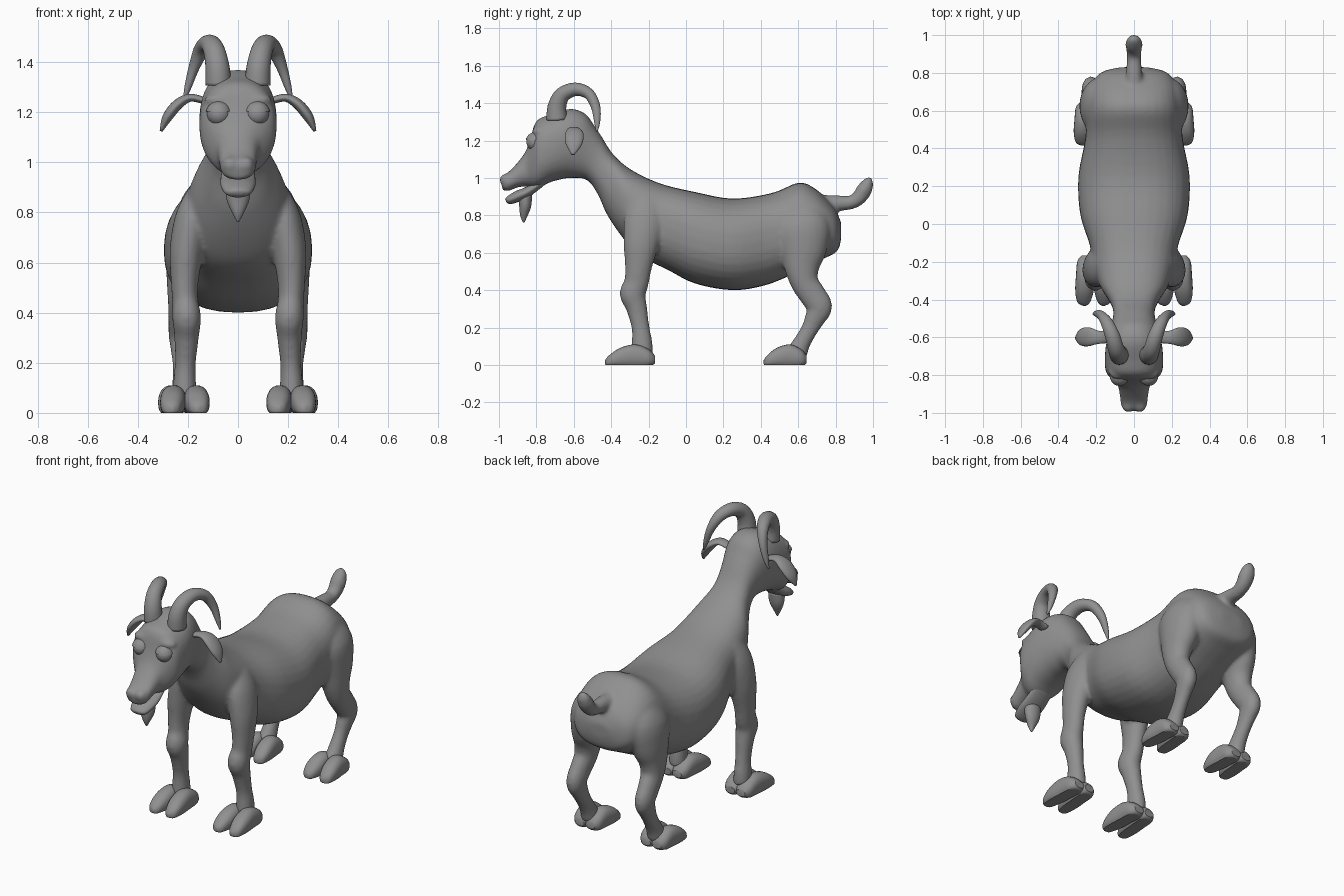
import bpy, bmesh, math
from mathutils import Vector, Matrix

cube = bpy.data.objects.get("Cube")
if cube:
    bpy.data.objects.remove(cube)

grey = bpy.data.materials.new("plain grey")
grey.use_nodes = True
grey.diffuse_color = (0.28, 0.28, 0.28, 1)
grey.node_tree.nodes["Principled BSDF"].inputs["Base Color"].default_value = grey.diffuse_color


def spline(points, steps=4):
    """Smooth curve through stations of any dimension."""
    pts = [Vector(p) for p in points]
    pts = [pts[0]] + pts + [pts[-1]]
    out = []
    for a, b, c, d in zip(pts, pts[1:], pts[2:], pts[3:]):
        for i in range(steps):
            t = i / steps
            out.append(b + (c - a) * (t / 2) + (a * 2 - b * 5 + c * 4 - d) * (t * t / 2)
                       + (b * 3 - a - c * 3 + d) * (t ** 3 / 2))
    return out + [pts[-1]]


def loft(bm, rings, side=1, power=1.0, segs=24, floor=None):
    """Skin closed rings given as centre and two half axes."""
    def bend(v):
        return math.copysign(abs(v) ** power, v)
    rows = []
    for centre, u, v in rings:
        row = []
        for i in range(segs):
            a = math.tau * i / segs
            p = centre + u * bend(math.cos(a)) + v * bend(math.sin(a))
            if floor is not None:
                p.z = max(p.z, floor)
            row.append(bm.verts.new((p.x * side, p.y, p.z)))
        rows.append(row)
    faces = [bm.faces.new(rows[0]), bm.faces.new(rows[-1])]
    for lo, hi in zip(rows, rows[1:]):
        for i in range(segs):
            j = (i + 1) % segs
            faces.append(bm.faces.new((lo[i], lo[j], hi[j], hi[i])))
    bmesh.ops.recalc_face_normals(bm, faces=faces)


def profile(stations):
    """Rings from top y, top z, bottom y, bottom z, half width, x."""
    rings = []
    for s in spline([tuple(s) + (0,) * (6 - len(s)) for s in stations]):
        top, low = Vector((s[5], s[0], s[1])), Vector((s[5], s[2], s[3]))
        rings.append(((top + low) / 2, (top - low) / 2, Vector((s[4], 0, 0))))
    return rings


def tube(stations, axis=(1, 0, 0)):
    """Rings across a path from x, y, z and two radii."""
    pts = spline(stations)
    rings = []
    for i, s in enumerate(pts):
        before, after = pts[max(i - 1, 0)], pts[min(i + 1, len(pts) - 1)]
        t = Vector((after - before)[:3]).normalized()
        u = Vector(axis)
        u = (u - t * u.dot(t)).normalized()
        rings.append((Vector(s[:3]), u * s[3], t.cross(u) * s[4]))
    return rings


def finish(bm, name, voxel=0):
    mesh = bpy.data.meshes.new(name)
    bm.to_mesh(mesh)
    bm.free()
    mesh.materials.append(grey)
    mesh.shade_smooth()
    ob = bpy.data.objects.new(name, mesh)
    bpy.context.collection.objects.link(ob)
    if voxel:
        blend = ob.modifiers.new("blend", 'REMESH')
        blend.mode, blend.voxel_size, blend.use_smooth_shade = 'VOXEL', voxel, True
        soften = ob.modifiers.new("soften", 'SMOOTH')
        soften.factor, soften.iterations = 0.5, 8
    return ob


def ball(bm, centre, radii):
    m = Matrix.Translation(centre) @ Matrix.Diagonal((*radii, 1))
    return bmesh.ops.create_uvsphere(bm, u_segments=24, v_segments=16, radius=1, matrix=m)["verts"]


# Torso, neck and head in one sweep
BODY = [
    (.83, .76, .83, .68, .07), (.80, .83, .81, .61, .17), (.75, .89, .74, .57, .22),
    (.68, .95, .66, .53, .24), (.60, .975, .56, .48, .25), (.46, .92, .42, .425, .26),
    (.25, .89, .25, .40, .295), (.05, .925, .05, .435, .285), (-.12, .965, -.10, .51, .235),
    (-.24, 1.015, -.24, .58, .21), (-.33, 1.07, -.33, .67, .18), (-.40, 1.14, -.42, .80, .13),
    (-.45, 1.22, -.47, .91, .11), (-.49, 1.28, -.53, .99, .115), (-.54, 1.345, -.62, 1, .135),
    (-.62, 1.37, -.68, .99, .15), (-.72, 1.34, -.73, .975, .155), (-.80, 1.305, -.77, .955, .148),
    (-.835, 1.2, -.81, .945, .115), (-.865, 1.13, -.845, .955, .085), (-.925, 1.055, -.90, .95, .075),
    (-.97, 1.015, -.95, .93, .068), (-.99, .985, -.98, .935, .045)]
FRONT_LEG = [
    (.15, -.20, .88, .05, .08), (.18, -.22, .78, .07, .11), (.205, -.24, .65, .068, .095),
    (.213, -.255, .52, .055, .072), (.21, -.265, .44, .052, .066), (.205, -.285, .38, .058, .07),
    (.205, -.265, .31, .05, .057), (.21, -.243, .2, .042, .048), (.213, -.235, .12, .046, .056),
    (.213, -.235, .06, .05, .06)]
BACK_LEG = [
    (.15, .60, .85, .06, .1), (.18, .62, .74, .1, .15), (.2, .625, .62, .09, .13),
    (.215, .62, .52, .07, .095), (.22, .635, .44, .06, .075), (.225, .68, .37, .053, .072),
    (.227, .715, .31, .05, .068), (.225, .69, .25, .043, .056), (.222, .66, .19, .039, .046),
    (.22, .62, .12, .043, .047), (.22, .59, .06, .05, .06)]
TAIL = [
    (0, .74, .86, .05, .05), (0, .81, .865, .043, .043), (0, .88, .868, .038, .037),
    (0, .925, .895, .042, .04), (0, .955, .94, .045, .042), (0, .98, .985, .032, .026),
    (0, .993, 1, .008, .006)]
bm = bmesh.new()
loft(bm, profile(BODY), power=.85, segs=32)
loft(bm, tube(TAIL))
for side in (1, -1):
    loft(bm, tube(FRONT_LEG), side)
    loft(bm, tube(BACK_LEG), side)
    # Brow ridge and nostril swelling
    ball(bm, (side * .08, -.785, 1.25), (.055, .04, .025))
    ball(bm, (side * .03, -.962, .99), (.036, .036, .034))
finish(bm, "body", .011)

# Lower jaw and beard
bm = bmesh.new()
loft(bm, profile([
    (-.74, 1.02, -.74, .975, .06), (-.85, .955, -.83, .905, .07), (-.91, .93, -.89, .875, .067),
    (-.955, .902, -.94, .86, .05), (-.967, .887, -.96, .87, .02)]))
finish(bm, "lower_jaw")
bm = bmesh.new()
loft(bm, tube([
    (0, -.86, .91, .05, .038), (0, -.86, .85, .045, .032), (0, -.867, .80, .024, .02),
    (0, -.867, .762, .004, .004)]))
finish(bm, "beard")

HORN = [
    (.078, -.69, 1.31, .052, .056), (.082, -.69, 1.38, .048, .05), (.095, -.66, 1.445, .043, .042),
    (.115, -.59, 1.474, .039, .036), (.145, -.52, 1.45, .032, .03), (.175, -.483, 1.38, .022, .025),
    (.20, -.475, 1.30, .014, .016), (.215, -.477, 1.25, .004, .005)]
EAR = [
    (.13, -.6, 1.245, .03, .014), (.19, -.6, 1.258, .035, .016), (.24, -.597, 1.232, .05, .021),
    (.282, -.6, 1.18, .043, .02), (.307, -.605, 1.125, .008, .006)]
# Toe outline from heel to tip
TOE = [
    (0, .05, 0, .01, .03, .035), (-.035, .085, -.03, -.01, .048, .04), (-.105, .11, -.105, -.015, .05, .045),
    (-.185, .092, -.185, -.015, .049, .05), (-.245, .052, -.25, -.01, .034, .054),
    (-.267, .025, -.267, .005, .008, .05)]

for side, word in ((1, "left"), (-1, "right")):
    bm = bmesh.new()
    loft(bm, tube(HORN), side)
    finish(bm, word + "_horn")

    bm = bmesh.new()
    loft(bm, tube(EAR, (0, 1, 0)), side)
    finish(bm, word + "_ear")

    # Eye with a half-closed upper lid
    eye = Vector((side * .077, -.806, 1.193))
    bm = bmesh.new()
    ball(bm, eye, (.047, .047, .047))
    finish(bm, word + "_eye")
    bm = bmesh.new()
    shell = ball(bm, eye, (.052, .052, .052))
    bmesh.ops.delete(bm, geom=[v for v in shell if v.co.z < eye.z + .005], context='VERTS')
    finish(bm, word + "_eyelid")

    # Cloven hooves
    for end, x, heel, length in (("front", .212, -.166, 1), ("back", .22, .645, .86)):
        bm = bmesh.new()
        for lean in (1, -1):
            toe = [(heel + a * length, b, heel + c * length, d, w, x + lean * off)
                   for a, b, c, d, w, off in TOE]
            loft(bm, profile(toe), side, .85, floor=0)
        hoof = finish(bm, f"{word}_{end}_hoof")
        bpy.ops.object.select_all(action='DESELECT')
        hoof.select_set(True)
        bpy.context.view_layer.objects.active = hoof
        bpy.ops.object.shade_smooth_by_angle(angle=math.radians(40))
